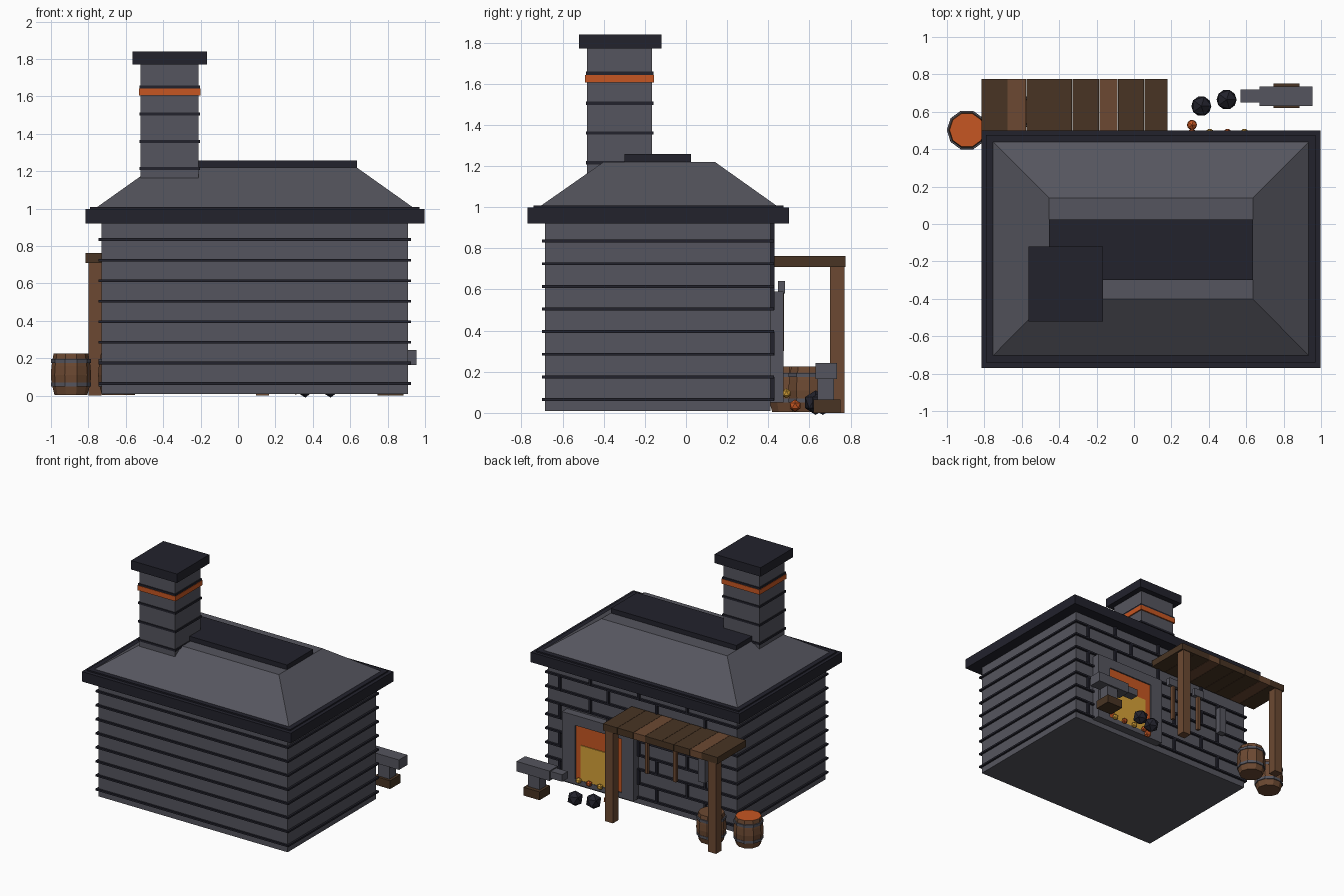
import bpy, bmesh, math
from mathutils import Vector

cube = bpy.data.objects.get("Cube")
if cube:
    bpy.data.objects.remove(cube, do_unlink=True)


def material(name, rgb):
    col = [((c / 255 + 0.055) / 1.055) ** 2.4 for c in rgb] + [1.0]
    m = bpy.data.materials.new(name)
    m.use_nodes = True
    m.diffuse_color = col
    m.node_tree.nodes["Principled BSDF"].inputs["Base Color"].default_value = col
    return m


STONE = material("stone_grey", (85, 85, 94))
DARK = material("dark_slate", (34, 34, 44))
ORANGE = material("glowing_orange", (198, 86, 34))
YELLOW = material("hot_yellow", (215, 162, 56))
WOOD = material("brown_wood", (108, 73, 50))
DARKWOOD = material("dark_wood", (72, 52, 35))


def finish(name, bm, *mats):
    bmesh.ops.recalc_face_normals(bm, faces=bm.faces)
    me = bpy.data.meshes.new(name)
    bm.to_mesh(me)
    bm.free()
    for m in mats:
        me.materials.append(m)
    ob = bpy.data.objects.new(name, me)
    bpy.context.scene.collection.objects.link(ob)
    return ob


def box(name, mat, xs, ys, zs, top=None):
    """Box from ranges; top gives other x and y ranges for the upper face."""
    bm = bmesh.new()
    bmesh.ops.create_cube(bm, size=1)
    for v in bm.verts:
        tx, ty = top if top and v.co.z > 0 else (xs, ys)
        v.co = Vector((tx[v.co.x > 0], ty[v.co.y > 0], zs[v.co.z > 0]))
    return finish(name, bm, mat)


def lump(name, mat, x, y, z, r):
    bm = bmesh.new()
    bmesh.ops.create_icosphere(bm, subdivisions=1, radius=r)
    bmesh.ops.translate(bm, verts=bm.verts, vec=(x, y, z))
    return finish(name, bm, mat)


def lathe(name, mats, x, y, profile, rule=None, sides=10):
    """Closed solid of revolution from (radius, height) points."""
    bm = bmesh.new()
    rings = []
    for r, z in profile:
        rings.append([bm.verts.new((x + r * math.cos(math.tau * i / sides),
                                    y + r * math.sin(math.tau * i / sides), z))
                      for i in range(sides)])
    for a, b in zip(rings, rings[1:]):
        for i in range(sides):
            j = (i + 1) % sides
            bm.faces.new((a[i], a[j], b[j], b[i]))
    bm.faces.new(rings[0])
    lid = bm.faces.new(rings[-1])
    lid.material_index = len(mats) - 1
    return finish(name, bm, *mats)


# Walls and mortar courses
box("walls", STONE, (-0.73, 0.91), (-0.685, 0.41), (0.01, 0.93))
COURSES = [0.065 + 0.11 * i for i in range(8)]
for z in COURSES:
    box("mortar_course", DARK, (-0.745, 0.925), (-0.70, 0.427), (z - 0.007, z + 0.007))

# Upright joints on the back wall, staggered row by row
for row, z in enumerate(COURSES):
    start = 0.535 if row % 2 else 0.80
    for k in range(4):
        x = start - 0.42 * k
        if x > -0.72:
            box("brick_joint", DARK, (x - 0.009, x + 0.009), (0.40, 0.429),
                (z - 0.005, min(z + 0.11, 0.92)))

# Roof
box("eave", DARK, (-0.815, 0.997), (-0.77, 0.50), (0.92, 0.998))
box("roof_lip", DARK, (-0.79, 0.97), (-0.74, 0.475), (0.99, 1.008))
box("roof", STONE, (-0.765, 0.945), (-0.715, 0.45), (1.0, 1.22),
    top=((-0.455, 0.635), (-0.40, 0.14)))
box("ridge_cap", DARK, (-0.455, 0.635), (-0.30, 0.025), (1.215, 1.257))

# Chimney
box("chimney", STONE, (-0.52, -0.21), (-0.48, -0.165), (1.0, 1.78))
for z in (1.215, 1.36, 1.505, 1.65):
    box("chimney_course", DARK, (-0.527, -0.203), (-0.487, -0.158), (z - 0.008, z + 0.008))
box("chimney_glow_band", ORANGE, (-0.53, -0.20), (-0.49, -0.155), (1.605, 1.643))
box("chimney_cap", DARK, (-0.563, -0.165), (-0.52, -0.12), (1.77, 1.84))

# Forge mouth: stone surround, glowing panel, flame
for xs in ((0.125, 0.23), (0.63, 0.745)):
    box("forge_jamb", STONE, xs, (0.40, 0.473), (0.05, 0.59))
box("forge_lintel", STONE, (0.23, 0.63), (0.40, 0.473), (0.512, 0.59))
box("forge_sill", STONE, (0.23, 0.63), (0.40, 0.473), (0.05, 0.09))
box("forge_glow", ORANGE, (0.23, 0.63), (0.40, 0.463), (0.09, 0.512))
box("forge_flame", YELLOW, (0.28, 0.585), (0.46, 0.469), (0.09, 0.365))

# Embers and coal
for i, x in enumerate((0.31, 0.405, 0.50, 0.59)):
    lump("ember", (ORANGE, YELLOW)[i % 2], x, 0.488, 0.095, 0.024)
lump("fallen_ember", ORANGE, 0.31, 0.53, 0.035, 0.03)
lump("coal", DARK, 0.36, 0.63, 0.05, 0.06)
lump("coal", DARK, 0.495, 0.665, 0.05, 0.06)

# Lean-to: posts and planks
for x in (-0.765, 0.13):
    box("post", WOOD, (x - 0.035, x + 0.035), (0.70, 0.77), (0, 0.715))
EDGES = [-0.815, -0.675, -0.575, -0.435, -0.33, -0.185, -0.085, 0.055, 0.18]
for i, (a, b) in enumerate(zip(EDGES, EDGES[1:])):
    box("awning_plank", WOOD if i in (1, 5) else DARKWOOD,
        (a, b - 0.002), (0.42, 0.775), (0.71, 0.762))

# Tools hanging on the wall
for x in (0.01, -0.235):
    box("tool_handle", WOOD, (x - 0.012, x + 0.012), (0.452, 0.477), (0.30, 0.60))
    box("tool_head", STONE, (x - 0.045, x + 0.045), (0.446, 0.48), (0.58, 0.64))
box("tongs", STONE, (-0.50, -0.44), (0.43, 0.477), (0.36, 0.57))

# Anvil
box("anvil_block", DARKWOOD, (0.745, 0.885), (0.62, 0.75), (0, 0.065))
box("anvil_waist", STONE, (0.765, 0.865), (0.64, 0.72), (0.06, 0.18))
box("anvil_body", STONE, (0.67, 0.955), (0.63, 0.735), (0.165, 0.243))
box("anvil_horn", STONE, (0.57, 0.68), (0.65, 0.72), (0.18, 0.235))

# Barrels with hoops
for x, y, lid in ((-0.893, 0.502, ORANGE), (-0.64, 0.60, WOOD)):
    lathe("barrel", (WOOD, lid), x, y,
          ((0.088, 0.005), (0.104, 0.065), (0.108, 0.11), (0.104, 0.16), (0.093, 0.225)))
    for z in (0.06, 0.185):
        lathe("barrel_hoop", (STONE,), x, y, ((0.107, z - 0.01), (0.107, z + 0.01)))
